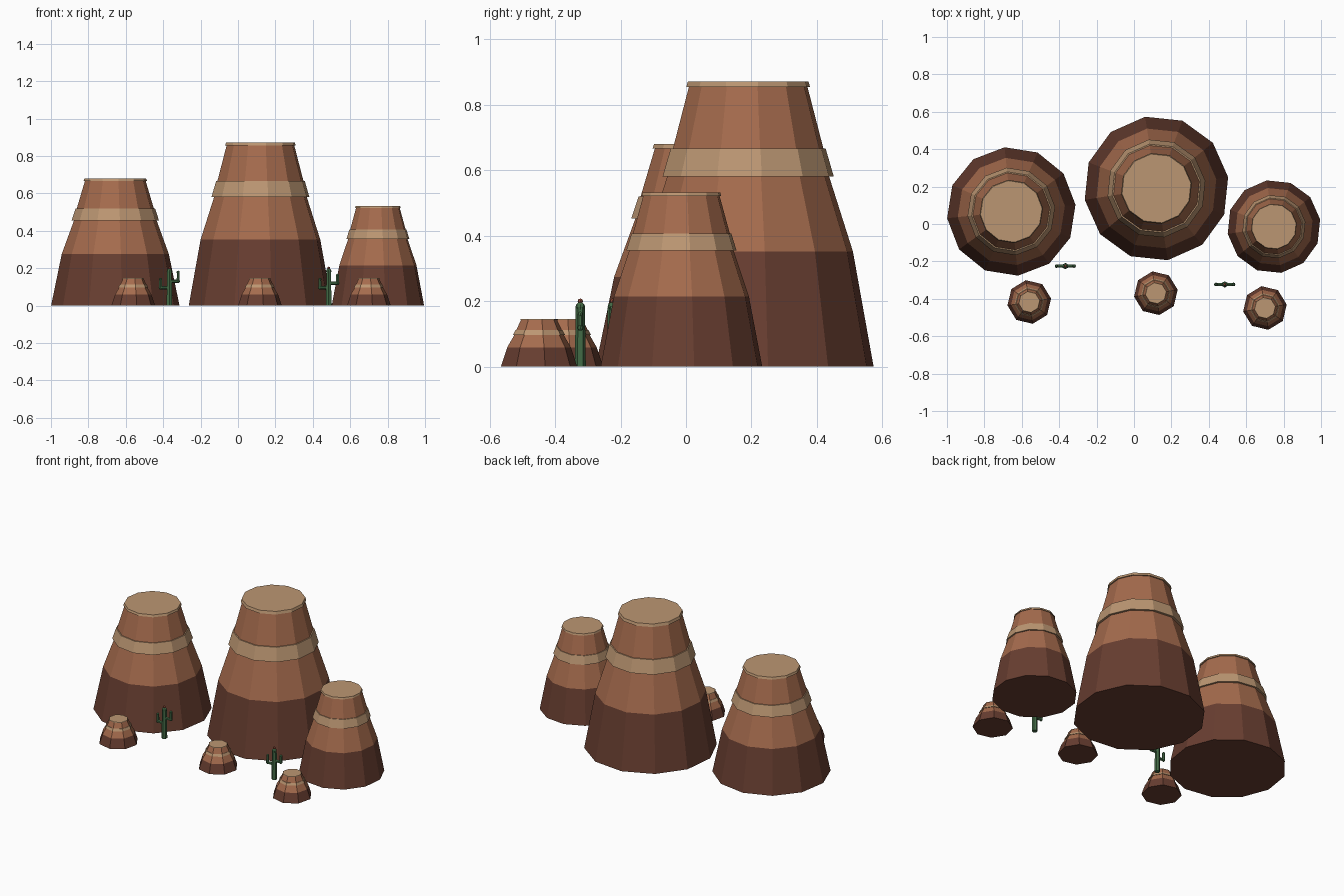
import bpy, bmesh
from math import cos, sin, pi, radians
from mathutils import Vector

cube = bpy.data.objects.get("Cube")
if cube:
    bpy.data.objects.remove(cube)


def material(name, rgb):
    m = bpy.data.materials.new(name)
    m.use_nodes = True
    m.diffuse_color = (*rgb, 1)
    m.node_tree.nodes["Principled BSDF"].inputs["Base Color"].default_value = (*rgb, 1)
    return m


DARK = material("dark brown rock", (0.138, 0.048, 0.030))
CLAY = material("clay rock", (0.376, 0.147, 0.074))
SAND = material("pale sandstone", (0.50, 0.305, 0.168))
GREEN = material("cactus green", (0.055, 0.145, 0.06))
BLOOM = material("rust bloom", (0.25, 0.06, 0.035))


def make_object(name, bm, mat):
    bmesh.ops.recalc_face_normals(bm, faces=bm.faces)
    mesh = bpy.data.meshes.new(name)
    bm.to_mesh(mesh)
    bm.free()
    mesh.materials.append(mat)
    obj = bpy.data.objects.new(name, mesh)
    bpy.context.collection.objects.link(obj)
    return obj


def lathe(name, profile, center, radius, height, sides, turn, mat):
    """Closed faceted solid from (height, radius) fractions."""
    bm = bmesh.new()
    rings = []
    for z, r in profile:
        rings.append([bm.verts.new((center[0] + radius * r * cos(turn + 2 * pi * i / sides),
                                    center[1] + radius * r * sin(turn + 2 * pi * i / sides),
                                    height * z)) for i in range(sides)])
    for low, high in zip(rings, rings[1:]):
        for i in range(sides):
            j = (i + 1) % sides
            bm.faces.new((low[i], low[j], high[j], high[i]))
    bm.faces.new(rings[0])
    bm.faces.new(rings[-1])
    return make_object(name, bm, mat)


# Layers shared by every rock: dark foot, clay body, overhanging band and cap
LAYERS = [
    ("foot", [(0, 1), (0.404, 0.835)], DARK),
    ("body", [(0.404, 0.835), (0.667, 0.645), (0.764, 0.6), (0.985, 0.47)], CLAY),
    ("band", [(0.667, 0.682), (0.764, 0.618)], SAND),
    ("cap", [(0.98, 0.494), (1, 0.48)], SAND),
]


def rock(name, center, radius, height, sides, turn):
    for layer, profile, mat in LAYERS:
        lathe(f"{name}_{layer}", profile, center, radius, height, sides, radians(turn), mat)


rock("middle_mesa", (0.12, 0.19), 0.388, 0.872, 12, 9)
rock("right_mesa", (-0.656, 0.067), 0.345, 0.68, 12, 6)
rock("left_mesa", (0.748, -0.014), 0.25, 0.532, 12, 9)
rock("right_boulder", (-0.56, -0.417), 0.118, 0.146, 8, 9)
rock("middle_boulder", (0.117, -0.37), 0.118, 0.146, 8, 9)
rock("left_boulder", (0.70, -0.449), 0.118, 0.146, 8, 9)


def rod(name, start, end, r1, r2, mat):
    """Six-sided tapered rod between two points."""
    a, b = Vector(start), Vector(end)
    bm = bmesh.new()
    bmesh.ops.create_cone(bm, cap_ends=True, segments=6, radius1=r1, radius2=r2, depth=(b - a).length)
    bm.transform((b - a).to_track_quat('Z', 'Y').to_matrix().to_4x4())
    bmesh.ops.translate(bm, verts=bm.verts, vec=(a + b) / 2)
    return make_object(name, bm, mat)


def ball(name, center, radius, mat):
    bm = bmesh.new()
    bmesh.ops.create_uvsphere(bm, u_segments=8, v_segments=6, radius=radius)
    bmesh.ops.translate(bm, verts=bm.verts, vec=center)
    return make_object(name, bm, mat)


def cactus(name, x, y, arms):
    rod(f"{name}_trunk", (x, y, 0), (x, y, 0.183), 0.017, 0.014, GREEN)
    ball(f"{name}_crown", (x, y, 0.183), 0.0145, GREEN)
    ball(f"{name}_bloom", (x, y, 0.2), 0.008, BLOOM)
    # Each arm reaches sideways, then turns up
    for label, dx, low, high in arms:
        elbow = (x + dx, y, low)
        rod(f"{name}_{label}_arm", (x, y, low), elbow, 0.01, 0.009, GREEN)
        ball(f"{name}_{label}_elbow", elbow, 0.01, GREEN)
        rod(f"{name}_{label}_forearm", elbow, (x + dx, y, high), 0.009, 0.008, GREEN)
        ball(f"{name}_{label}_tip", (x + dx, y, high), 0.0085, GREEN)


cactus("right_cactus", -0.367, -0.225, [("right", -0.047, 0.095, 0.14), ("left", 0.047, 0.13, 0.178)])
cactus("left_cactus", 0.485, -0.323, [("right", -0.047, 0.095, 0.14), ("left", 0.047, 0.12, 0.16)])
